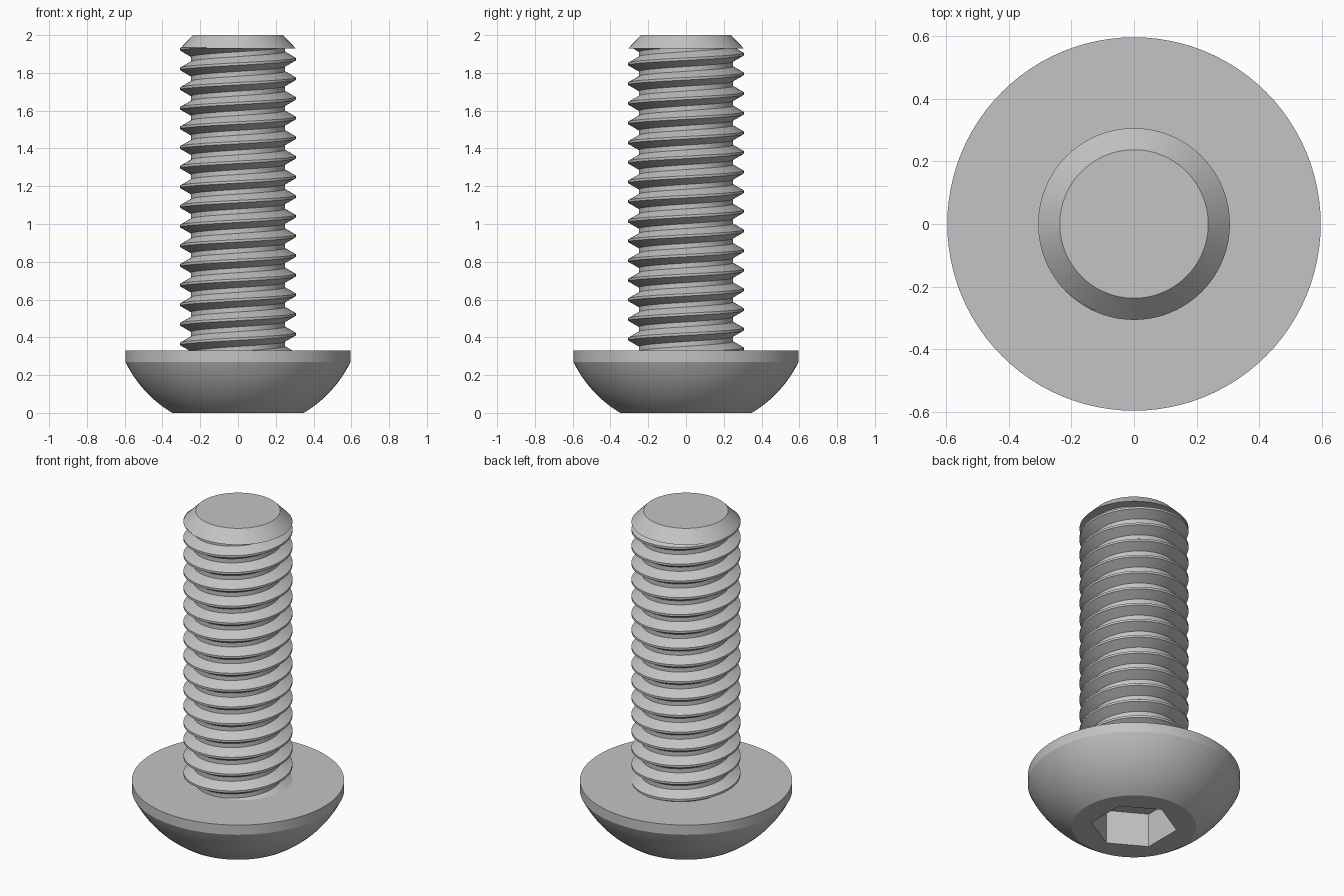
import bpy
import bmesh
from math import sin, cos, pi, radians, hypot

cube = bpy.data.objects.get("Cube")
if cube:
    bpy.data.objects.remove(cube, do_unlink=True)

SEGMENTS = 96
PITCH = 0.104
HEAD_TOP = 0.33
CAP_BASE = 1.93
MAJOR, MINOR, TIP = 0.306, 0.249, 0.237

steel = bpy.data.materials.new("grey steel")
steel.use_nodes = True
colour = (0.55, 0.55, 0.55, 1)
steel.diffuse_color = colour
steel.node_tree.nodes["Principled BSDF"].inputs["Base Color"].default_value = colour


def finish(bm, name):
    """Turn a bmesh into a smooth shaded steel object."""
    mesh = bpy.data.meshes.new(name)
    bm.to_mesh(mesh)
    bm.free()
    mesh.materials.append(steel)
    obj = bpy.data.objects.new(name, mesh)
    bpy.context.collection.objects.link(obj)
    bpy.ops.object.select_all(action='DESELECT')
    bpy.context.view_layer.objects.active = obj
    obj.select_set(True)
    bpy.ops.object.shade_smooth_by_angle(angle=radians(25))
    return obj


def ring(bm, radius, z, sides, turn=0.0):
    return [bm.verts.new((radius * cos(turn + 2 * pi * i / sides),
                          radius * sin(turn + 2 * pi * i / sides), z))
            for i in range(sides)]


def bridge(bm, low, high):
    n = len(low)
    for i in range(n):
        k = (i + 1) % n
        bm.faces.new((low[i], low[k], high[k], high[i]))


def lathe(bm, profile):
    """Spin (radius, z) points around the axis; return the rings."""
    rings = [ring(bm, r, z, SEGMENTS) for r, z in profile]
    for low, high in zip(rings, rings[1:]):
        bridge(bm, low, high)
    return rings


def arc(start, end, bulge, steps):
    """Shallow convex curve between two profile points."""
    dx, dz = end[0] - start[0], end[1] - start[1]
    length = hypot(dx, dz)
    points = []
    for i in range(steps + 1):
        t = i / steps
        b = 4 * bulge * t * (1 - t) / length
        points.append((start[0] + dx * t + dz * b, start[1] + dz * t - dx * b))
    return points


# Domed head with a hexagonal socket in its underside
bm = bmesh.new()
dome = arc((0.348, 0), (0.596, 0.27), 0.027, 12)
rings = lathe(bm, dome + [(0.596, HEAD_TOP)])
bm.faces.new(rings[-1])
mouth = ring(bm, 0.242, 0, 6, pi / 6)
floor = ring(bm, 0.242, 0.21, 6, pi / 6)
bridge(bm, mouth, floor)
bm.faces.new(floor)
rim_edges = [bm.edges.get((loop[i - 1], loop[i]))
             for loop in (rings[0], mouth) for i in range(len(loop))]
bmesh.ops.triangle_fill(bm, edges=rim_edges, use_beauty=True)
bmesh.ops.recalc_face_normals(bm, faces=bm.faces[:])
finish(bm, "button_head")

# Right-handed helical thread, trimmed to sit between head and tip
bm = bmesh.new()
crest = PITCH / 8
flank = (MAJOR - MINOR) * 0.577
tooth = [(MAJOR, -crest / 2), (MAJOR, crest / 2),
         (MINOR, crest / 2 + flank), (MINOR, PITCH - crest / 2 - flank)]
rows = []
for i in range(20 * SEGMENTS):
    turn = i / SEGMENTS
    angle = 2 * pi * turn + pi
    z = 0.365 + PITCH * (turn - 2)
    rows.append([bm.verts.new((r * cos(angle), r * sin(angle), z + dz))
                 for r, dz in tooth])
for i in range(len(rows) - SEGMENTS - 1):
    here = rows[i] + [rows[i + SEGMENTS][0]]
    ahead = rows[i + 1] + [rows[i + 1 + SEGMENTS][0]]
    for j in range(len(tooth)):
        bm.faces.new((here[j], ahead[j], ahead[j + 1], here[j + 1]))
for height, up in ((HEAD_TOP - 0.01, -1), (CAP_BASE + 0.005, 1)):
    bmesh.ops.bisect_plane(bm, geom=bm.verts[:] + bm.edges[:] + bm.faces[:],
                           plane_co=(0, 0, height), plane_no=(0, 0, up),
                           clear_outer=True)
finish(bm, "threaded_shank")

# Chamfered tip
bm = bmesh.new()
rings = lathe(bm, [(MAJOR, CAP_BASE), (TIP, 2)])
bm.faces.new(rings[0])
bm.faces.new(rings[-1])
bmesh.ops.recalc_face_normals(bm, faces=bm.faces[:])
finish(bm, "chamfered_tip")
